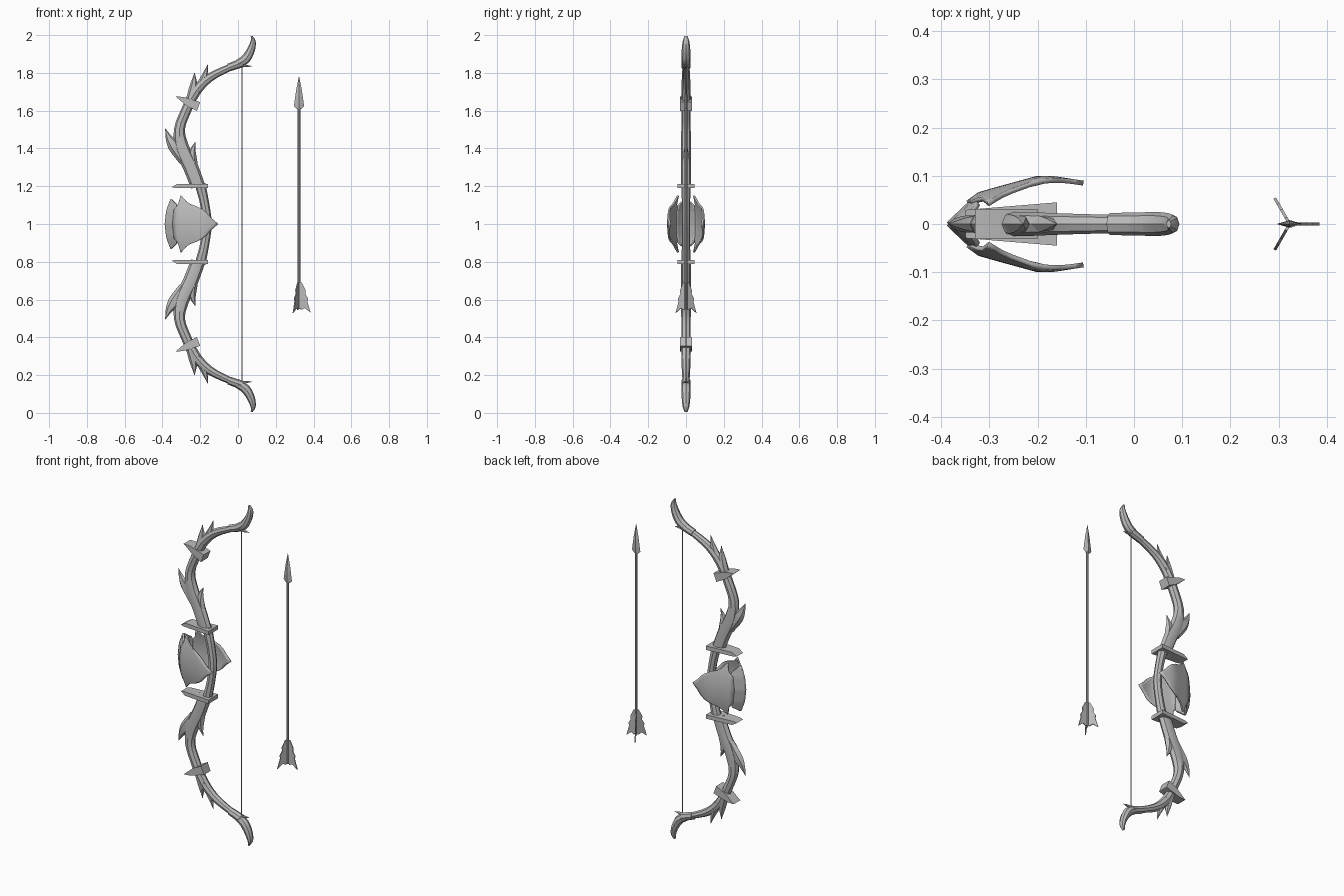
import bpy, bmesh, math
from mathutils import Vector

cube = bpy.data.objects.get("Cube")
if cube:
    bpy.data.objects.remove(cube, do_unlink=True)

grey = bpy.data.materials.new("plain grey")
grey.use_nodes = True
grey.diffuse_color = (0.5, 0.5, 0.5, 1)
grey.node_tree.nodes["Principled BSDF"].inputs["Base Color"].default_value = (0.5, 0.5, 0.5, 1)


def finish(name, bm, angle=35):
    bmesh.ops.remove_doubles(bm, verts=bm.verts, dist=0.0002)
    bmesh.ops.recalc_face_normals(bm, faces=bm.faces)
    mesh = bpy.data.meshes.new(name)
    bm.to_mesh(mesh)
    bm.free()
    mesh.materials.append(grey)
    obj = bpy.data.objects.new(name, mesh)
    bpy.context.collection.objects.link(obj)
    bpy.ops.object.select_all(action="DESELECT")
    obj.select_set(True)
    bpy.context.view_layer.objects.active = obj
    bpy.ops.object.shade_smooth_by_angle(angle=math.radians(angle))
    return obj


def smooth_path(points, steps):
    """Catmull-Rom resampling of (x, z, half width, half depth) rows."""
    p = [Vector(q) for q in points]
    p = [2 * p[0] - p[1]] + p + [2 * p[-1] - p[-2]]
    out = []
    for a, b, c, d in zip(p, p[1:], p[2:], p[3:]):
        for i in range(steps):
            t = i / steps
            out.append(0.5 * (2 * b + (c - a) * t + (2 * a - 5 * b + 4 * c - d) * t * t
                              + (3 * b - a - 3 * c + d) * t ** 3))
    return out + [p[-2]]


def sweep(name, points, side=1, sides=8, steps=3, angle=35):
    """Tapered tube along a path in the xz plane; side -1 flips it to the lower half."""
    rows = smooth_path(points, steps)
    bm = bmesh.new()
    rings = []
    for i, (x, z, w, d) in enumerate(rows):
        a, b = rows[max(i - 1, 0)], rows[min(i + 1, len(rows) - 1)]
        t = Vector((b[0] - a[0], b[1] - a[1])).normalized()
        ring = []
        for k in range(sides):
            u = 2 * math.pi * k / sides
            off = max(w, 0.001) * math.cos(u)
            pz = z - t.x * off
            ring.append(bm.verts.new((x + t.y * off, max(d, 0.001) * math.sin(u), 1 + side * (pz - 1))))
        rings.append(ring)
    for r, s in zip(rings, rings[1:]):
        for k in range(sides):
            bm.faces.new((r[k], r[(k + 1) % sides], s[(k + 1) % sides], s[k]))
    bm.faces.new(rings[0])
    bm.faces.new(rings[-1])
    return finish(name, bm, angle)


def slab(name, outline, depth, side=1):
    """Prism across y; depth(x) gives its half depth."""
    bm = bmesh.new()
    loops = [[bm.verts.new((x, s * depth(x), 1 + side * (z - 1))) for x, z in outline] for s in (-1, 1)]
    for loop in loops:
        bm.faces.new(loop)
    n = len(outline)
    for i in range(n):
        j = (i + 1) % n
        bm.faces.new((loops[0][i], loops[0][j], loops[1][j], loops[1][i]))
    return finish(name, bm, 20)


def lerp(table, v):
    for (a, p), (b, q) in zip(table, table[1:]):
        if v <= b:
            return p + (q - p) * (v - a) / (b - a)
    return table[-1][1]


def shell(name, left, right, depth, side, height):
    """Curved plate between two edges given as (height from middle, x)."""
    bm = bmesh.new()
    n, cols = 20, 10
    grid = []
    for i in range(n + 1):
        h = height * (2 * i / n - 1)
        a, b = lerp(left, abs(h)), lerp(right, abs(h))
        xs = [a + (b - a) * j / cols for j in range(cols + 1)]
        grid.append([bm.verts.new((x, side * depth(x, a, abs(h)), 1 + h)) for x in xs])
    for r, s in zip(grid, grid[1:]):
        for j in range(cols):
            bm.faces.new((r[j], r[j + 1], s[j + 1], s[j]))
    obj = finish(name, bm)
    mod = obj.modifiers.new("thickness", "SOLIDIFY")
    mod.thickness = 0.01
    mod.offset = 0
    return obj


# Grip, spanning both halves
sweep("grip", [(-0.2, 0.79, 0.028, 0.024), (-0.175, 0.9, 0.024, 0.022), (-0.163, 1, 0.024, 0.022),
               (-0.175, 1.1, 0.024, 0.022), (-0.2, 1.21, 0.028, 0.024)])

# Limbs with thorns, bands and horned tips, upper then lower
for side, half in ((1, "upper"), (-1, "lower")):
    sweep(half + "_limb", [(-0.212, 1.2, 0.038, 0.026), (-0.25, 1.3, 0.04, 0.027), (-0.295, 1.4, 0.038, 0.027),
                           (-0.31, 1.5, 0.029, 0.025), (-0.275, 1.6, 0.027, 0.025), (-0.225, 1.7, 0.027, 0.025),
                           (-0.15, 1.775, 0.023, 0.022), (-0.04, 1.83, 0.018, 0.019), (0.02, 1.852, 0.018, 0.019)], side)
    thorns = {
        "outer": [(-0.285, 1.33, 0.025, 0.02), (-0.335, 1.41, 0.034, 0.02), (-0.365, 1.455, 0.019, 0.012), (-0.385, 1.505, 0, 0)],
        "inner": [(-0.22, 1.23, 0.02, 0.024), (-0.243, 1.34, 0.026, 0.02), (-0.24, 1.39, 0.016, 0.012), (-0.225, 1.435, 0, 0)],
        "shoulder": [(-0.255, 1.66, 0.02, 0.024), (-0.235, 1.73, 0.021, 0.018), (-0.23, 1.8, 0, 0)],
        "top": [(-0.22, 1.7, 0.022, 0.024), (-0.183, 1.765, 0.02, 0.018), (-0.16, 1.845, 0, 0)],
    }
    for label, path in thorns.items():
        sweep(f"{half}_{label}_thorn", path, side, 6, 3, 25)
    slab(half + "_grip_band", [(-0.35, 1.195), (-0.32, 1.213), (-0.16, 1.213), (-0.16, 1.19), (-0.33, 1.19)],
         lambda x: 0.03 + (x + 0.34) * 0.083, side)
    slab(half + "_limb_band", [(-0.33, 1.675), (-0.29, 1.673), (-0.2, 1.645), (-0.218, 1.598), (-0.275, 1.628)],
         lambda x: 0.031, side)
    sweep(half + "_tip_collar", [(-0.05, 1.828, 0.021, 0.023), (0.02, 1.853, 0.024, 0.024)], side)
    sweep(half + "_tip_horn", [(0.0, 1.848, 0.022, 0.023), (0.04, 1.873, 0.025, 0.025), (0.068, 1.92, 0.021, 0.023),
                               (0.08, 1.965, 0.014, 0.018), (0.072, 1.995, 0.005, 0.008)], side)
    sweep(half + "_string_hook", [(0.01, 1.845, 0.009, 0.011), (0.045, 1.836, 0.006, 0.008), (0.075, 1.836, 0, 0)], side, 6)

sweep("bow_string", [(0.022, 0.16, 0.003, 0.003), (0.022, 1.84, 0.003, 0.003)], 1, 6, 1)

# Guard around the grip: a keel at the outside and one swept plate on each side
sweep_curve = [(-0.39, 0.0), (-0.35, 0.04), (-0.32, 0.062), (-0.2, 0.095), (-0.17, 0.095), (-0.1, 0.084)]
main_left = [(0, -0.345), (0.075, -0.337), (0.105, -0.315), (0.15, -0.303)]
main_right = [(0, -0.105), (0.03, -0.14), (0.065, -0.17), (0.085, -0.2), (0.11, -0.265), (0.15, -0.3)]
keel_left = [(0, -0.385), (0.07, -0.377), (0.13, -0.355)]
keel_right = [(0, -0.33), (0.1, -0.322), (0.13, -0.35)]
for side, label in ((1, "back"), (-1, "front")):
    shell(label + "_guard_plate", main_left, main_right,
          lambda x, a, h: lerp(sweep_curve, x) - 1.1 * h * h, side, 0.15)
    shell(label + "_guard_keel", keel_left, keel_right,
          lambda x, a, h: 0.95 * lerp(sweep_curve, x - a - 0.39), side, 0.13)

# Arrow
AX = 0.323
sweep("arrow_shaft", [(AX, 0.55, 0.007, 0.007), (AX, 1.64, 0.007, 0.007)], 1, 8, 1)
sweep("arrow_head", [(AX, 1.61, 0.012, 0.007), (AX, 1.625, 0.027, 0.008), (AX, 1.71, 0.015, 0.006),
                     (AX, 1.78, 0, 0)], 1, 4, 1, 20)
vane = [(0, 0.69), (0.015, 0.69), (0.035, 0.65), (0.033, 0.63), (0.048, 0.605), (0.044, 0.59),
        (0.062, 0.53), (0.03, 0.555), (0.012, 0.545), (0, 0.56)]
for k in range(3):
    fletch = slab(f"arrow_fletching_{k + 1}", vane, lambda x: 0.003)
    fletch.location.x = AX
    fletch.rotation_euler.z = k * math.tau / 3
